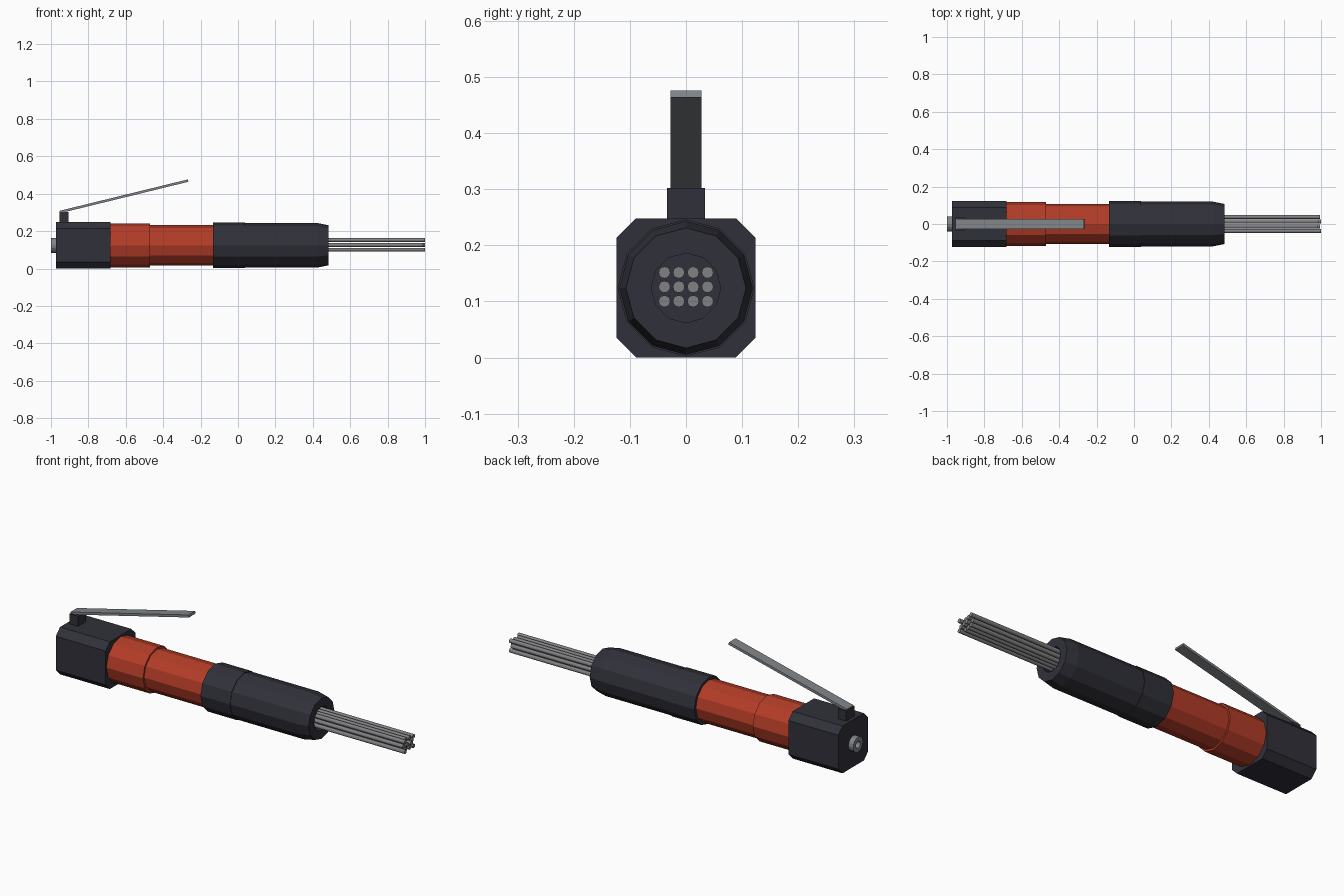
import bpy, bmesh, math
from mathutils import Matrix, Vector

cube = bpy.data.objects.get("Cube")
if cube:
    bpy.data.objects.remove(cube, do_unlink=True)

AXIS_Z = 0.124


def material(name, rgb):
    m = bpy.data.materials.new(name)
    m.use_nodes = True
    m.diffuse_color = (*rgb, 1)
    m.node_tree.nodes["Principled BSDF"].inputs["Base Color"].default_value = (*rgb, 1)
    return m


dark = material("dark rubber", (0.03, 0.03, 0.042))
red = material("red paint", (0.45, 0.045, 0.02))
steel = material("steel", (0.22, 0.235, 0.25))
wire = material("needle steel", (0.22, 0.22, 0.23))


def finish(name, bm, mat):
    bmesh.ops.recalc_face_normals(bm, faces=bm.faces)
    mesh = bpy.data.meshes.new(name)
    bm.to_mesh(mesh)
    bm.free()
    mesh.materials.append(mat)
    ob = bpy.data.objects.new(name, mesh)
    bpy.context.collection.objects.link(ob)
    return ob


def lathe(name, profile, mat, sides=12, y=0, z=AXIS_Z):
    """Spin (x, radius) points round a lengthwise axis and cap both ends."""
    bm = bmesh.new()
    rings = []
    for x, r in profile:
        angles = [2 * math.pi * i / sides for i in range(sides)]
        rings.append([bm.verts.new((x, y + r * math.sin(a), z + r * math.cos(a)))
                      for a in angles])
    for a, b in zip(rings, rings[1:]):
        for i in range(sides):
            j = (i + 1) % sides
            bm.faces.new((a[i], a[j], b[j], b[i]))
    bm.faces.new(rings[0])
    bm.faces.new(rings[-1])
    return finish(name, bm, mat)


def box(name, centre, size, mat, tilt=0):
    bm = bmesh.new()
    place = (Matrix.Translation(Vector(centre)) @ Matrix.Rotation(-tilt, 4, 'Y')
             @ Matrix.Diagonal((*size, 1)))
    bmesh.ops.create_cube(bm, size=1, matrix=place)
    return finish(name, bm, mat)


# Rear housing: block with its four lengthwise edges chamfered
bm = bmesh.new()
bmesh.ops.create_cube(bm, size=1, matrix=Matrix.Translation((-0.827, 0, AXIS_Z))
                      @ Matrix.Diagonal((0.29, 0.248, 0.248, 1)))
long_edges = [e for e in bm.edges if abs(e.verts[0].co.x - e.verts[1].co.x) > 0.1]
bmesh.ops.bevel(bm, geom=long_edges, offset=0.035, segments=1, affect='EDGES')
finish("rear_housing", bm, dark)

# Air inlet with a shallow socket
lathe("air_inlet", [(-0.96, 0.04), (-1, 0.04), (-1, 0.018), (-0.975, 0.018)], steel, 16)

# Red barrel in two steps
lathe("barrel_collar", [(-0.69, 0.118), (-0.47, 0.118)], red)
lathe("barrel", [(-0.48, 0.108), (-0.12, 0.108)], red)

# Front grip: slightly wider collar, then a sleeve with tapered, hollow nose
lathe("grip_collar", [(-0.133, 0.122), (0.038, 0.122)], dark)
lathe("grip_sleeve", [(0.03, 0.119), (0.425, 0.119), (0.485, 0.107)], dark).name = "grip_sleeve"
nose = bpy.data.objects["grip_sleeve"]
bm = bmesh.new()
bm.from_mesh(nose.data)
bm.free()
bpy.data.objects.remove(nose, do_unlink=True)
lathe("grip_sleeve", [(0.03, 0.119), (0.425, 0.119), (0.485, 0.107),
                      (0.485, 0.062), (0.455, 0.062)], dark)

# Needle bundle: four across, three high, with slightly uneven tips
for row in range(3):
    for col in range(4):
        tip = 1 - 0.005 * ((row * 2 + col * 3) % 4)
        lathe(f"needle_{row + 1}_{col + 1}", [(0.45, 0.0105), (tip, 0.0105)], wire, 12,
              (col - 1.5) * 0.0256, AXIS_Z + 0.002 + (row - 1) * 0.0256)

# Lever and its post
box("lever_post", (-0.93, 0, 0.272), (0.048, 0.068, 0.06), dark)
start, end = Vector((-0.953, 0, 0.302)), Vector((-0.267, 0, 0.47))
along = end - start
box("trigger_lever", (start + end) / 2, (along.length, 0.055, 0.013), steel,
    math.atan2(along.z, along.x))
